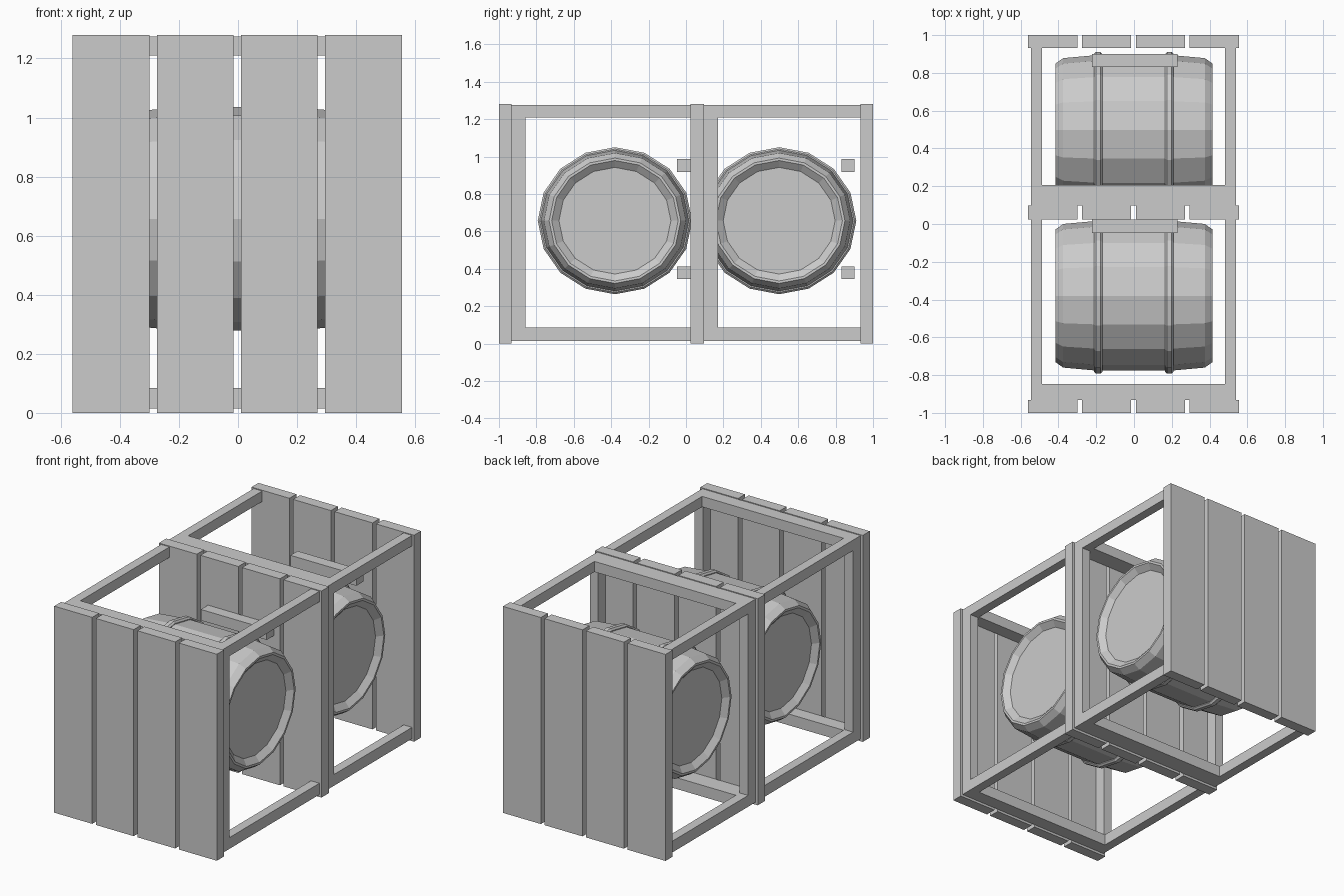
import bpy
import bmesh
from math import cos, sin, pi

if "Cube" in bpy.data.objects:
    bpy.data.objects.remove(bpy.data.objects["Cube"], do_unlink=True)

grey = bpy.data.materials.new("plain_grey")
grey.use_nodes = True
grey.diffuse_color = (0.6, 0.6, 0.6, 1)
grey.node_tree.nodes["Principled BSDF"].inputs["Base Color"].default_value = grey.diffuse_color


def finish(name, bm):
    bmesh.ops.recalc_face_normals(bm, faces=bm.faces)
    mesh = bpy.data.meshes.new(name)
    bm.to_mesh(mesh)
    bm.free()
    mesh.materials.append(grey)
    obj = bpy.data.objects.new(name, mesh)
    bpy.context.collection.objects.link(obj)
    return obj


def box(name, x, y, z):
    """Box from its (min, max) range on each axis."""
    bm = bmesh.new()
    bmesh.ops.create_cube(bm, size=1)
    for v in bm.verts:
        v.co = [(a + b) / 2 + c * (b - a) for c, (a, b) in zip(v.co, (x, y, z))]
    return finish(name, bm)


def lathe(name, profile, centre, sides=16, stretch=1.05, closed=False):
    """Spin (x, radius) points around the x axis, slightly wider in y."""
    bm = bmesh.new()
    rings = []
    for x, r in profile:
        rings.append([bm.verts.new((x, centre[0] + stretch * r * cos(2 * pi * i / sides),
                                    centre[1] + r * sin(2 * pi * i / sides)))
                      for i in range(sides)])
    pairs = list(zip(rings, rings[1:]))
    if closed:
        pairs.append((rings[-1], rings[0]))
    else:
        bm.faces.new(rings[0])
        bm.faces.new(rings[-1])
    for a, b in pairs:
        for i in range(sides):
            j = (i + 1) % sides
            bm.faces.new((a[i], a[j], b[j], b[i]))
    return finish(name, bm)


SIDES = {"right": (-0.545, -0.487), "left": (0.483, 0.541)}
LEVELS = {"lower": (0.015, 0.085), "upper": (1.21, 1.275)}

# Three plank walls
for wall, y in {"front": (-1, -0.932), "middle": (0.025, 0.097), "back": (0.932, 1)}.items():
    for i in range(4):
        x = -0.56 + i * 0.285
        box(f"{wall}_plank_{i + 1}", (x, x + 0.26), y, (0, 1.28))

# Long rails joining the walls
for side, x in SIDES.items():
    for level, z in LEVELS.items():
        box(f"{level}_{side}_rail", x, (-0.935, 0.935), z)

# Posts and cross beams behind the front and middle walls
for wall, y, post_end, beam_end in (("front", -0.932, -0.858, -0.848), ("middle", 0.097, 0.17, 0.207)):
    for side, x in SIDES.items():
        box(f"{wall}_{side}_post", x, (y, post_end), (0.085, 1.21))
    for level, z in LEVELS.items():
        box(f"{wall}_{level}_beam", (-0.487, 0.483), (y, beam_end), z)

# Barrels with recessed lids, hoops and mounting bars
half = [(0.385, 0.285), (0.415, 0.322), (0.415, 0.335), (0.375, 0.362), (0.19, 0.378)]
body = [(-x, r) for x, r in half] + half[::-1]
for bay, y in (("front", -0.38), ("back", 0.498)):
    centre = (y, 0.657)
    lathe(f"{bay}_barrel", body, centre)
    for side, x in (("right", -0.19), ("left", 0.187)):
        hoop = [(x - 0.022, 0.365), (x - 0.022, 0.383), (x - 0.012, 0.393),
                (x + 0.012, 0.393), (x + 0.022, 0.383), (x + 0.022, 0.365)]
        lathe(f"{bay}_{side}_hoop", hoop, centre, closed=True)
    for level, z in (("lower", 0.345), ("upper", 0.918)):
        box(f"{bay}_{level}_bar", (-0.222, 0.23), (y + 0.333, y + 0.403), (z, z + 0.068))
